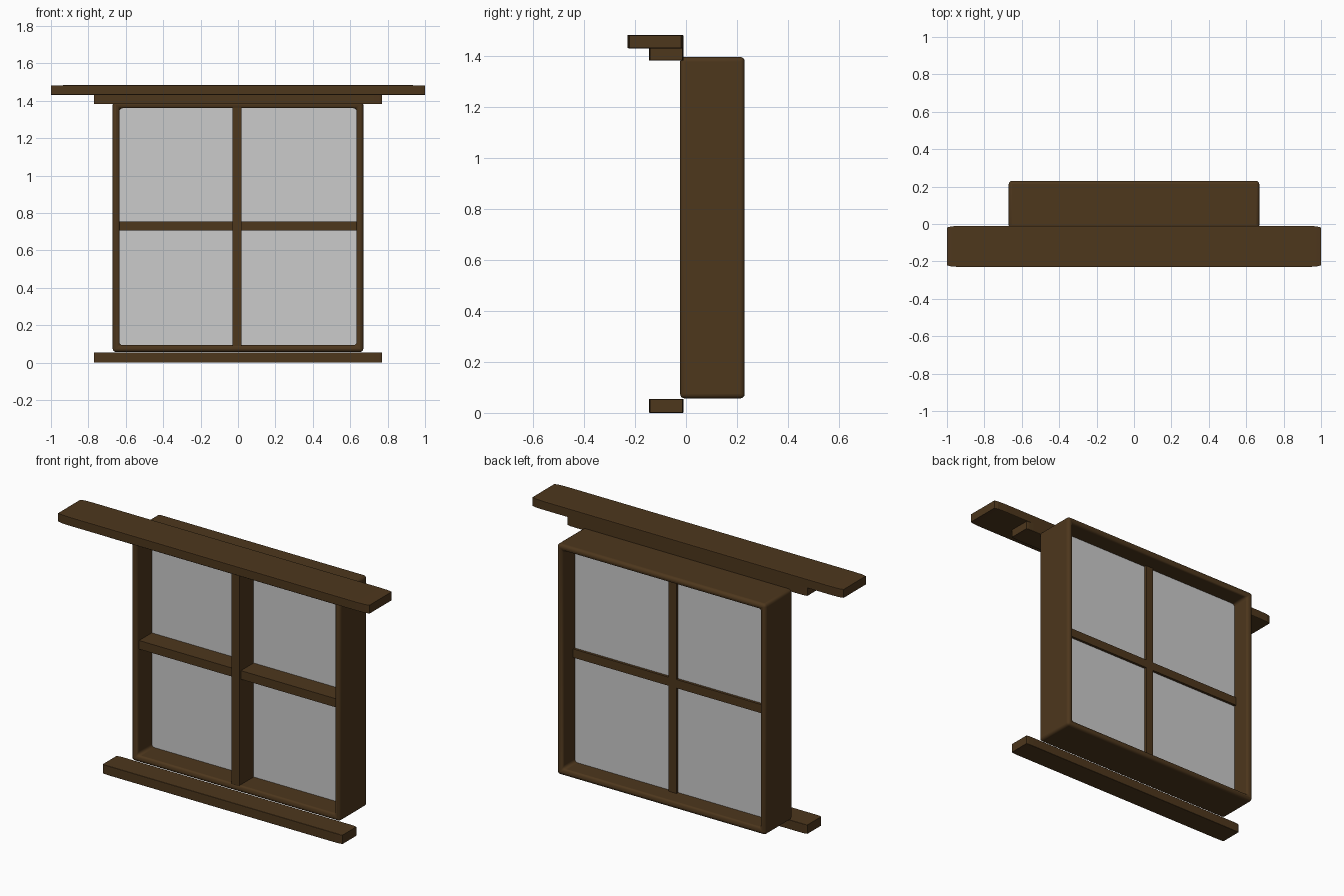
import bpy, bmesh

if "Cube" in bpy.data.objects:
    bpy.data.objects.remove(bpy.data.objects["Cube"])

wood = bpy.data.materials.new("dark_wood")
wood.diffuse_color = (0.075, 0.038, 0.012, 1)
wood.use_nodes = True
wood.node_tree.nodes["Principled BSDF"].inputs["Base Color"].default_value = wood.diffuse_color


def finish(name, bm, mat=wood):
    bmesh.ops.recalc_face_normals(bm, faces=bm.faces)
    me = bpy.data.meshes.new(name)
    bm.to_mesh(me)
    bm.free()
    ob = bpy.data.objects.new(name, me)
    bpy.context.collection.objects.link(ob)
    if mat:
        me.materials.append(mat)
    return ob


def board(name, x, y, z, bevel=0.0):
    """Box from (min, max) ranges; the bevel stretches with the board."""
    bm = bmesh.new()
    bmesh.ops.create_cube(bm, size=1)
    if bevel:
        bmesh.ops.bevel(bm, geom=bm.edges[:], offset=bevel, segments=2,
                        profile=0.5, affect='EDGES')
    for v in bm.verts:
        v.co = [(a + b) / 2 + c * (b - a) for c, (a, b) in zip(v.co, (x, y, z))]
    return finish(name, bm)


# Window casing: square ring with rounded edges
W, T, Y0, Y1, Z0, Z1 = 0.67, 0.036, -0.023, 0.23, 0.057, 1.396
bm = bmesh.new()
rings = []
for inset, y in ((0, Y0), (T, Y0), (T, Y1), (0, Y1)):
    w, lo, hi = W - inset, Z0 + inset, Z1 - inset
    rings.append([bm.verts.new((x, y, z))
                  for x, z in ((-w, lo), (w, lo), (w, hi), (-w, hi))])
for i in range(4):
    a, b = rings[i], rings[(i + 1) % 4]
    for j in range(4):
        k = (j + 1) % 4
        bm.faces.new((a[j], a[k], b[k], b[j]))
casing = finish("casing", bm)
bev = casing.modifiers.new("round", 'BEVEL')
bev.width, bev.segments = 0.017, 4
bpy.context.view_layer.objects.active = casing
casing.select_set(True)
bpy.ops.object.shade_smooth_by_angle()

# Glass pane
bm = bmesh.new()
bm.faces.new([bm.verts.new((x, 0.115, z)) for x, z in
              ((-0.645, 0.08), (0.645, 0.08), (0.645, 1.37), (-0.645, 1.37))])
finish("glass", bm, None)

# Glazing bars
board("vertical_bar", (-0.03, 0.02), (-0.016, 0.13), (0.075, 1.375))
board("horizontal_bar", (-0.65, 0.65), (-0.002, 0.13), (0.705, 0.755))

# Sill and the two header boards
board("sill", (-0.77, 0.77), (-0.145, -0.01), (0, 0.055), 0.03)
board("lower_header", (-0.77, 0.77), (-0.145, -0.01), (1.382, 1.434), 0.03)
board("upper_header", (-1, 1), (-0.23, -0.01), (1.43, 1.483), 0.04)
